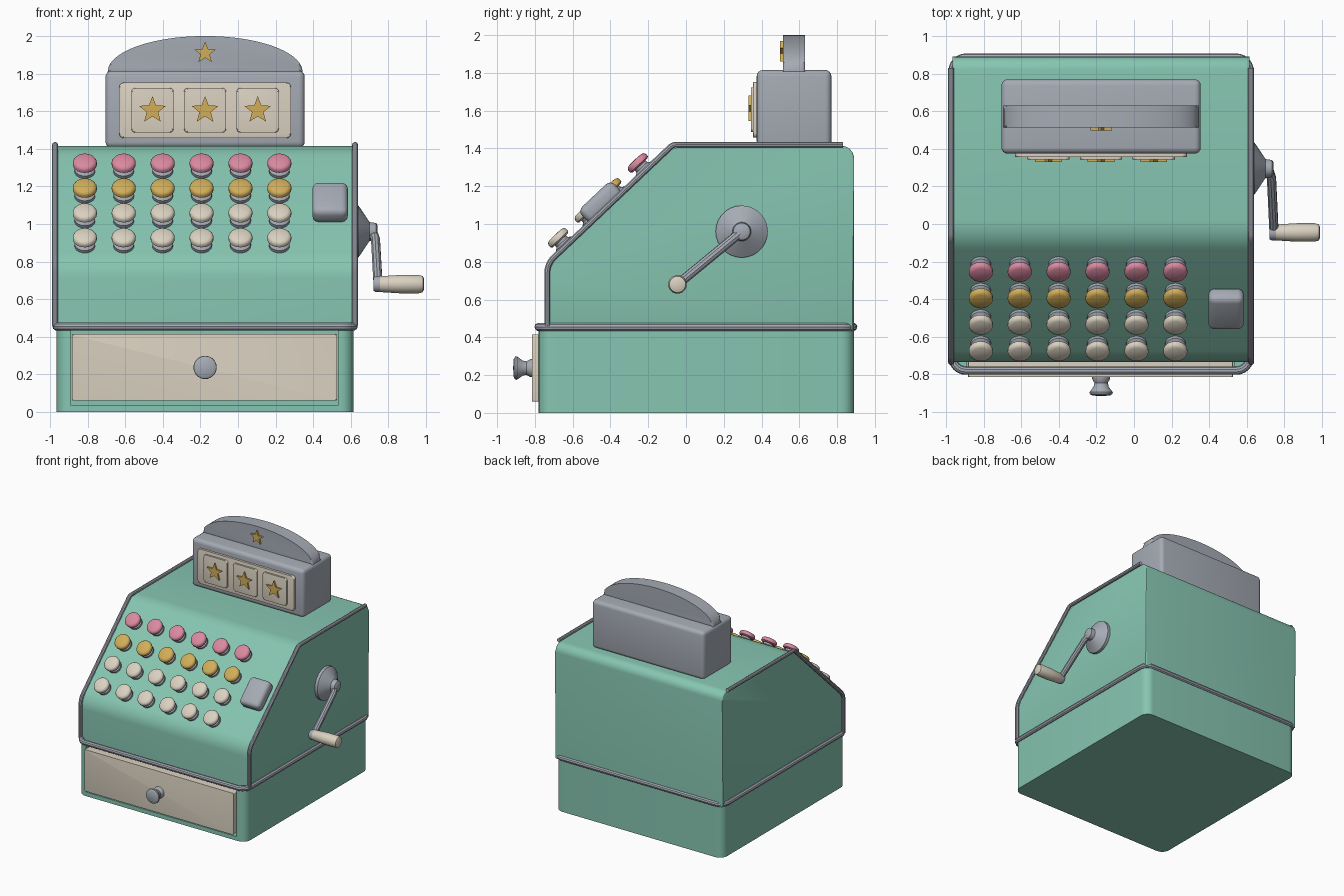
import bpy, bmesh, math
from mathutils import Matrix, Vector

cube = bpy.data.objects.get("Cube")
if cube:
    bpy.data.objects.remove(cube, do_unlink=True)


def material(name, r, g, b):
    m = bpy.data.materials.new(name)
    m.use_nodes = True
    m.diffuse_color = (r, g, b, 1)
    m.node_tree.nodes["Principled BSDF"].inputs["Base Color"].default_value = (r, g, b, 1)
    return m


GREEN = material("mint green", 0.24, 0.56, 0.44)
GREY = material("steel grey", 0.38, 0.41, 0.46)
CREAM = material("cream", 0.70, 0.64, 0.53)
PINK = material("pink", 0.70, 0.25, 0.35)
GOLD = material("gold", 0.64, 0.42, 0.10)

CX = -0.175              # centre line of the cabinet
HALF = 0.79              # half width of the cabinet
FRONT, BACK = -0.78, 0.89


def smooth(ob):
    bpy.ops.object.select_all(action='DESELECT')
    ob.select_set(True)
    bpy.context.view_layer.objects.active = ob
    bpy.ops.object.shade_smooth_by_angle(angle=math.radians(35))


def finish(name, bm, mat, matrix=None):
    if matrix:
        bm.transform(matrix)
    bmesh.ops.recalc_face_normals(bm, faces=bm.faces)
    me = bpy.data.meshes.new(name)
    bm.to_mesh(me)
    bm.free()
    me.materials.append(mat)
    ob = bpy.data.objects.new(name, me)
    bpy.context.collection.objects.link(ob)
    smooth(ob)
    return ob


def rounded(corners, closed=True, seg=6):
    """Corners are (a, b, trim); each becomes an arc of that trim length."""
    out, n = [], len(corners)
    for i, (a, b, t) in enumerate(corners):
        p = Vector((a, b))
        if t == 0 or (not closed and i in (0, n - 1)):
            out.append(p)
            continue
        u = (Vector(corners[i - 1][:2]) - p).normalized()
        v = (Vector(corners[(i + 1) % n][:2]) - p).normalized()
        w = math.sin(u.angle(v) / 2)
        for k in range(seg + 1):
            s = k / seg
            c0, c1, c2 = (1 - s) ** 2, 2 * s * (1 - s) * w, s * s
            out.append((c0 * (p + u * t) + c1 * p + c2 * (p + v * t)) / (c0 + c1 + c2))
    return out


def rect(a0, a1, b0, b1, r):
    return rounded([(a0, b0, r), (a1, b0, r), (a1, b1, r), (a0, b1, r)])


PLANES = {"xy": lambda a, b, d: (a, b, d),
          "xz": lambda a, b, d: (a, d, b),
          "yz": lambda a, b, d: (d, a, b)}


def prism(name, pts, plane, lo, hi, mat, bevel=0):
    bm = bmesh.new()
    to3d = PLANES[plane]
    ends = [[bm.verts.new(to3d(a, b, d)) for a, b in pts] for d in (lo, hi)]
    caps = [bm.faces.new(e) for e in ends]
    n = len(pts)
    for i in range(n):
        j = (i + 1) % n
        bm.faces.new((ends[0][i], ends[0][j], ends[1][j], ends[1][i]))
    if bevel:
        edges = [e for f in caps for e in f.edges]
        bmesh.ops.bevel(bm, geom=edges, offset=bevel, segments=3, profile=0.5, affect='EDGES')
    return finish(name, bm, mat)


def box(name, size, centre, mat, bevel, matrix=None):
    bm = bmesh.new()
    bmesh.ops.create_cube(bm, size=1)
    bmesh.ops.scale(bm, vec=size, verts=bm.verts)
    bmesh.ops.bevel(bm, geom=bm.edges[:], offset=bevel, segments=4, profile=0.5, affect='EDGES')
    return finish(name, bm, mat, Matrix.Translation(centre) @ (matrix or Matrix()))


def lathe(name, profile, mat, matrix, steps=28):
    """Profile of (radius, height) turned about local z."""
    bm = bmesh.new()
    vs = [bm.verts.new((r, 0, h)) for r, h in profile]
    es = [bm.edges.new(p) for p in zip(vs, vs[1:])]
    bmesh.ops.spin(bm, geom=vs + es, cent=(0, 0, 0), axis=(0, 0, 1),
                   angle=math.tau, steps=steps, use_duplicate=False)
    bmesh.ops.remove_doubles(bm, verts=bm.verts, dist=1e-5)
    return finish(name, bm, mat, matrix)


def tube(name, pts, radius, mat, closed=False):
    cu = bpy.data.curves.new(name, 'CURVE')
    cu.dimensions = '3D'
    cu.bevel_depth, cu.bevel_resolution, cu.use_fill_caps = radius, 3, True
    sp = cu.splines.new('POLY')
    sp.points.add(len(pts) - 1)
    for q, p in zip(sp.points, pts):
        q.co = (*p, 1)
    sp.use_cyclic_u = closed
    cu.materials.append(mat)
    ob = bpy.data.objects.new(name, cu)
    bpy.context.collection.objects.link(ob)
    bpy.ops.object.select_all(action='DESELECT')
    ob.select_set(True)
    bpy.context.view_layer.objects.active = ob
    bpy.ops.object.convert(target='MESH')
    smooth(bpy.context.view_layer.objects.active)


def star(name, x, z, radius, y_front, y_back):
    pts = []
    for i in range(10):
        r = radius * (0.43 if i % 2 else 1)
        a = math.pi / 2 + i * math.pi / 5
        pts.append((x + r * math.cos(a), z + r * math.sin(a)))
    prism(name, pts, "xz", y_front, y_back, GOLD)


# Base with a drawer opening in front
x0, x1 = CX - HALF, CX + HALF
d0, d1 = -0.888, 0.532
prism("base_floor", rect(x0, x1, FRONT, BACK, 0.07), "xy", 0, 0.035, GREEN)
plan = rounded([(x0, FRONT, 0.07), (d0, FRONT, 0), (d0, -0.70, 0), (d1, -0.70, 0),
                (d1, FRONT, 0), (x1, FRONT, 0.07), (x1, BACK, 0.07), (x0, BACK, 0.07)])
prism("base_walls", plan, "xy", 0.035, 0.45, GREEN)

# Drawer and its turned knob
prism("drawer", rect(d0 + 0.006, d1 - 0.006, 0.06, 0.415, 0.006), "xz", -0.815, -0.69, CREAM, 0.006)
lathe("drawer_knob", [(0, 0.1), (0.045, 0.098), (0.06, 0.09), (0.062, 0.08), (0.04, 0.05),
                      (0.036, 0.03), (0.048, 0.008), (0.048, -0.01), (0, -0.01)], GREY,
      Matrix.Translation((CX, -0.815, 0.237)) @ Matrix.Rotation(math.pi / 2, 4, 'X'))

# Band around the joint
tube("waist_band", [(p.x, p.y, 0.455) for p in rect(x0, x1, FRONT, 0.885, 0.07)], 0.022, GREY, True)

# Sloped cabinet
low, high = Vector((-0.735, 0.79)), Vector((-0.07, 1.415))
profile = rounded([(low.x, 0.44, 0), (*low, 0.08), (*high, 0.09), (BACK, 1.415, 0.07), (BACK, 0.44, 0)])
prism("cabinet", profile, "yz", x0, x1, GREEN, 0.01)

# Edge rims on both sides
for side, x in (("right", x0 - 0.008), ("left", x1 + 0.008)):
    path = rounded([(low.x, 0.46, 0), (*low, 0.05), (high.x, 1.42, 0.02), (0.83, 1.42, 0)], closed=False)
    tube(side + "_rim", [(x, p.x, p.y) for p in path], 0.016, GREY)

# Keys on the slope
slope = (high - low).normalized()
tilt = Matrix.Rotation(math.atan2(slope.y, slope.x), 4, 'X')
collar = [(0, -0.01), (0.055, -0.01), (0.055, 0.018), (0.04, 0.028), (0.04, 0.05), (0, 0.05)]
cap = [(0, 0.042), (0.054, 0.042), (0.064, 0.05), (0.064, 0.066), (0.058, 0.076), (0.045, 0.082), (0, 0.084)]
for row, colour in enumerate((PINK, GOLD, CREAM, CREAM)):
    spot = low + slope * (0.715 - 0.193 * row)
    for col in range(6):
        place = Matrix.Translation((-0.815 + 0.207 * col, spot.x, spot.y)) @ tilt
        lathe(f"key_collar_{row}_{col}", collar, GREY, place, 20)
        lathe(f"key_cap_{row}_{col}", cap, colour, place, 20)

# Large side key
box("large_key", (0.19, 0.24, 0.10), (0.49, -0.452, 1.115), GREY, 0.035, tilt)

# Display box, arched crest and stars
box("display_box", (1.06, 0.395, 0.41), (CX, 0.572, 1.61), GREY, 0.032)
arch = [(CX + 0.518 * math.cos(a), 1.81 + 0.19 * math.sin(a))
        for a in (math.pi * i / 40 for i in range(41))]
arch = [(CX + 0.518, 1.79)] + arch + [(CX - 0.518, 1.79)]
prism("display_crest", arch, "xz", 0.513, 0.63, GREY, 0.018)
star("crest_star", CX, 1.91, 0.06, 0.497, 0.53)
prism("display_panel", rect(CX - 0.457, CX + 0.457, 1.457, 1.752, 0.025), "xz", 0.356, 0.39, CREAM, 0.008)
for i in range(3):
    x = CX + 0.28 * (i - 1)
    prism(f"display_tile_{i}", rect(x - 0.112, x + 0.112, 1.487, 1.723, 0.02), "xz", 0.343, 0.37, CREAM, 0.007)
    star(f"tile_star_{i}", x, 1.605, 0.075, 0.330, 0.35)

# Crank on the left side
sideways = Matrix.Rotation(math.pi / 2, 4, 'Y')
hub = Vector((0.605, 0.295, 0.96))
grip = Vector((0.745, -0.045, 0.68))
lathe("crank_hub", [(0, 0), (0.138, 0), (0.138, 0.035), (0.125, 0.045), (0.05, 0.095),
                    (0.045, 0.13), (0.03, 0.138), (0, 0.138)], GREY, Matrix.Translation(hub) @ sideways)
start = hub + Vector((0.11, 0, 0))
tube("crank_arm", [start, start.lerp(grip, 0.15) + Vector((0.012, 0, 0)), grip], 0.025, GREY)
lathe("crank_joint", [(0, -0.025), (0.035, -0.025), (0.042, -0.012), (0.042, 0.01), (0, 0.01)],
      GREY, Matrix.Translation(grip) @ sideways)
lathe("crank_handle", [(0, 0), (0.036, 0), (0.042, 0.01), (0.049, 0.12), (0.049, 0.215),
                       (0.043, 0.238), (0.03, 0.244), (0, 0.245)],
      CREAM, Matrix.Translation(grip) @ sideways)
